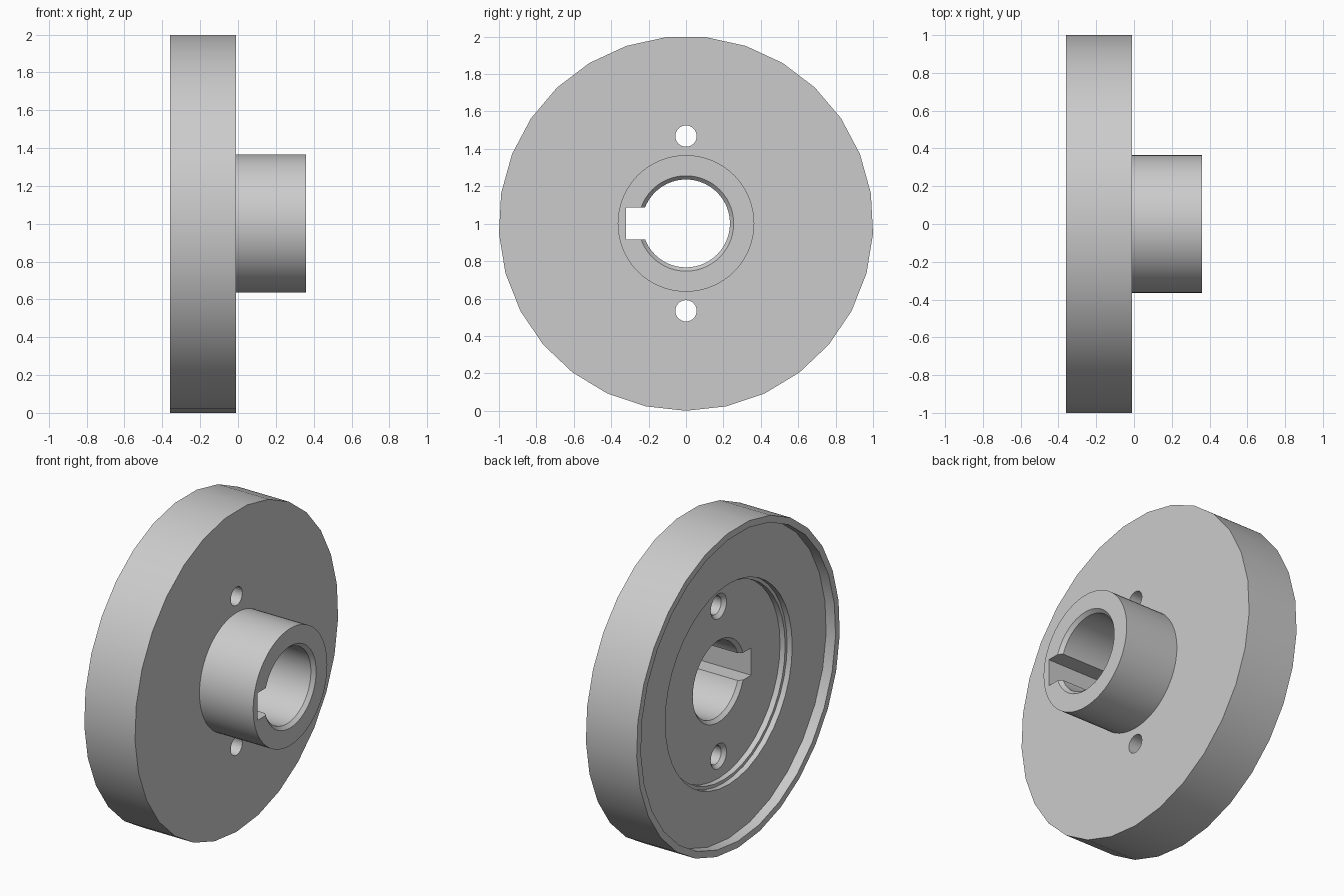
import bpy
import bmesh
from math import sin, cos, pi

if "Cube" in bpy.data.objects:
    bpy.data.objects.remove(bpy.data.objects["Cube"], do_unlink=True)

RIM_SIDES = 29
R = 1 / cos(pi / (2 * RIM_SIDES))   # gives a width of exactly 2
AXIS_Z = R
BACK, STEP, END = -0.36, -0.01, 0.36
RECESS = BACK + 0.065               # web face inside the rim
FLOOR = BACK + 0.135                # bottom of the central pocket

grey = bpy.data.materials.new("light grey metal")
grey.use_nodes = True
colour = (0.6, 0.6, 0.6, 1)
grey.diffuse_color = colour
grey.node_tree.nodes["Principled BSDF"].inputs["Base Color"].default_value = colour


def add_object(name, bm):
    bmesh.ops.recalc_face_normals(bm, faces=bm.faces)
    mesh = bpy.data.meshes.new(name)
    bm.to_mesh(mesh)
    bm.free()
    mesh.materials.append(grey)
    obj = bpy.data.objects.new(name, mesh)
    bpy.context.collection.objects.link(obj)
    return obj


def turned(name, profile, sides, z=AXIS_Z):
    """Closed solid turned about an x-parallel axis from (x, radius) points."""
    bm = bmesh.new()
    rings = []
    for x, r in profile:
        angles = [2 * pi * k / sides for k in range(sides)]
        rings.append([bm.verts.new((x, r * sin(a), z - r * cos(a))) for a in angles])
    for a, b in zip(rings, rings[1:]):
        for k in range(sides):
            n = (k + 1) % sides
            bm.faces.new((a[k], a[n], b[n], b[k]))
    bm.faces.new(rings[0])
    bm.faces.new(rings[-1])
    return add_object(name, bm)


def box(name, low, high):
    bm = bmesh.new()
    bmesh.ops.create_cube(bm, size=1)
    for v in bm.verts:
        for i in range(3):
            v.co[i] = high[i] if v.co[i] > 0 else low[i]
    return add_object(name, bm)


def combine(target, tool, operation):
    """Apply a boolean and discard the tool."""
    mod = target.modifiers.new(operation, 'BOOLEAN')
    mod.operation = operation
    mod.solver = 'EXACT'
    mod.object = tool
    graph = bpy.context.evaluated_depsgraph_get()
    mesh = bpy.data.meshes.new_from_object(target.evaluated_get(graph))
    target.modifiers.clear()
    target.data = mesh
    bpy.data.objects.remove(tool, do_unlink=True)


# Disc with its hub
wheel = turned("flanged_wheel", [(BACK, R), (STEP, R)], RIM_SIDES)
hub = turned("hub", [(-0.15, 0.365), (END, 0.365)], 64)
combine(wheel, hub, 'UNION')

# Rim recess and stepped central pocket on the back
cutters = [
    turned("rim_recess", [(BACK - 0.1, 0.96), (RECESS, 0.96)], RIM_SIDES),
    turned("pocket", [(BACK - 0.1, 0.625), (RECESS + 0.035, 0.625),
                      (RECESS + 0.035, 0.605), (FLOOR, 0.605)], 40),
]

# Bore, chamfered at both ends
cutters.append(turned("bore", [(BACK - 0.1, 0.255), (FLOOR, 0.255), (FLOOR + 0.022, 0.235),
                               (END - 0.022, 0.235), (END, 0.255), (END + 0.1, 0.255)], 56))

# Keyway
cutters.append(box("keyway", (BACK - 0.1, -0.32, AXIS_Z - 0.085),
                   (END + 0.1, -0.1, AXIS_Z + 0.085)))

# Countersunk bolt holes above and below the hub
for side in (-1, 1):
    cutters.append(turned("bolt_hole", [(BACK - 0.1, 0.078), (FLOOR, 0.078),
                                        (FLOOR + 0.022, 0.057), (STEP + 0.1, 0.057)],
                          28, AXIS_Z + side * 0.467))

for cutter in cutters:
    combine(wheel, cutter, 'DIFFERENCE')

# Smooth curved walls, sharp edges
bpy.ops.object.select_all(action='DESELECT')
wheel.select_set(True)
bpy.context.view_layer.objects.active = wheel
bpy.ops.object.shade_smooth_by_angle(angle=pi / 6)
